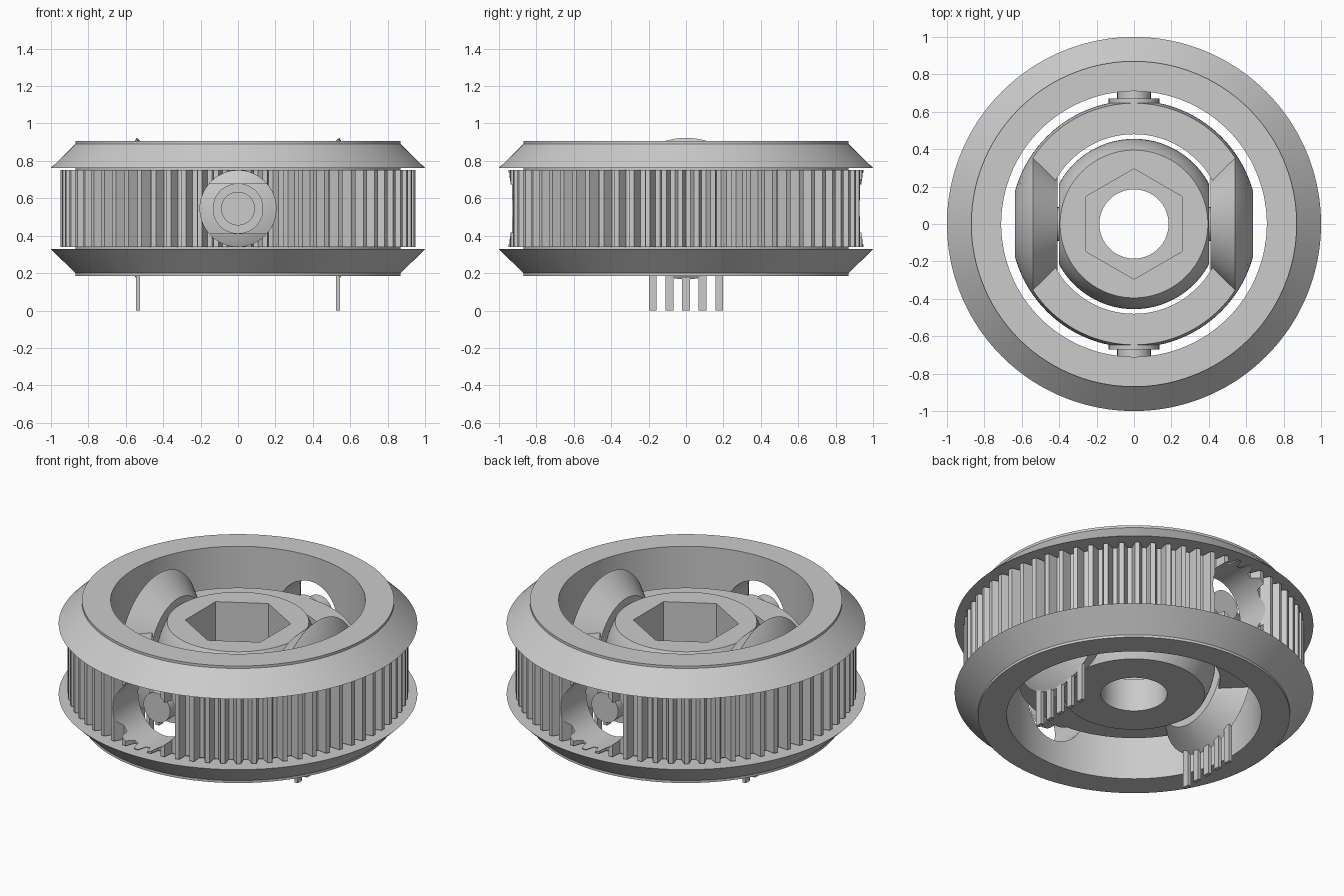
import bpy, bmesh
from math import sin, cos, pi, sqrt, radians
from mathutils import Matrix, Vector

if "Cube" in bpy.data.objects:
    bpy.data.objects.remove(bpy.data.objects["Cube"])

MID = 0.545                      # height of the shared pivot centre
TEETH = 68
grey = bpy.data.materials.new("plain grey")
grey.use_nodes = True
grey.diffuse_color = (0.6, 0.6, 0.6, 1)
grey.node_tree.nodes["Principled BSDF"].inputs["Base Color"].default_value = (0.6, 0.6, 0.6, 1)


def finish(name, bm):
    bmesh.ops.recalc_face_normals(bm, faces=bm.faces)
    mesh = bpy.data.meshes.new(name)
    bm.to_mesh(mesh)
    bm.free()
    mesh.materials.append(grey)
    ob = bpy.data.objects.new(name, mesh)
    bpy.context.collection.objects.link(ob)
    return ob


def even(n):
    return [(2 * pi * i / n, 0) for i in range(n)]


def lathe(name, profile, steps, matrix):
    """Revolve a closed (radius, height) loop; a third value of 1 adds tooth height."""
    bm = bmesh.new()
    rings = []
    for a, extra in steps:
        rings.append([bm.verts.new(matrix @ Vector((
            (p[0] + extra * (len(p) > 2)) * cos(a), (p[0] + extra * (len(p) > 2)) * sin(a), p[1])))
            for p in profile])
    for i, ring in enumerate(rings):
        nxt = rings[(i + 1) % len(rings)]
        for j in range(len(ring)):
            k = (j + 1) % len(ring)
            bm.faces.new((ring[j], nxt[j], nxt[k], ring[k]))
    bmesh.ops.remove_doubles(bm, verts=bm.verts, dist=1e-5)
    return finish(name, bm)


def cylinder(name, radius, length, matrix, sides=64):
    bm = bmesh.new()
    bmesh.ops.create_cone(bm, cap_ends=True, segments=sides, radius1=radius,
                          radius2=radius, depth=length, matrix=matrix)
    return finish(name, bm)


def box(name, size, centre):
    bm = bmesh.new()
    bmesh.ops.create_cube(bm, size=1, matrix=Matrix.Translation(centre) @ Matrix.Diagonal((*size, 1)))
    return finish(name, bm)


def carve(ob, cutter, operation):
    mod = ob.modifiers.new("carve", "BOOLEAN")
    mod.object, mod.operation, mod.solver = cutter, operation, "EXACT"
    bpy.context.view_layer.objects.active = ob
    bpy.ops.object.modifier_apply(modifier=mod.name)
    bpy.data.objects.remove(cutter)


def smooth(ob):
    bpy.ops.object.select_all(action="DESELECT")
    ob.select_set(True)
    bpy.context.view_layer.objects.active = ob
    bpy.ops.object.shade_smooth_by_angle(angle=radians(25))


def zone(radius, z0, z1, n=14):
    """Points of a spherical band between two heights."""
    hs = [z0 + (z1 - z0) * i / n for i in range(n + 1)]
    return [(sqrt(radius * radius - h * h), h) for h in hs]


centre = Matrix.Translation((0, 0, MID))
along_y = centre @ Matrix.Rotation(pi / 2, 4, "X")

# Outer toothed pulley: two bevelled flanges and a toothed belt track
tooth = [(0.0, 0.0), (0.3, 0.0), (0.5, 0.06), (0.8, 0.06)]
steps = [(2 * pi * (t + f) / TEETH, h) for t in range(TEETH) for f, h in tooth]
half = [(0.89, 0.205, 1), (0.87, 0.205), (0.87, 0.217), (1.0, 0.217),
        (0.87, 0.345), (0.87, 0.36), (0.71, 0.36)]
profile = half + [(p[0], -p[1], *p[2:]) for p in reversed(half)]
pulley = lathe("toothed_pulley", profile, steps, centre)
carve(pulley, cylinder("bore_cutter", 0.203, 3, along_y, 96), "DIFFERENCE")
smooth(pulley)

# Middle gimbal ring with a spherical rim, trimmed flat at its four sides
ring = lathe("gimbal_ring", zone(0.66, -0.135, 0.135) + [(0.48, 0.135), (0.48, -0.135)],
             even(128), centre)
carve(ring, box("trim", (1.27, 1.31, 1), (0, 0, MID)), "INTERSECT")
smooth(ring)

# Central hub: truncated ball with a hexagonal socket and a through bore
hub = lathe("hub", zone(0.455, -0.226, 0.226) + [(0.185, 0.226), (0.185, -0.226)],
            even(128), centre)
socket = Matrix.Translation((0, 0, MID + 0.226)) @ Matrix.Rotation(pi / 6, 4, "Z")
socket = Matrix.Translation((0, 0, MID + 0.226))
carve(hub, cylinder("socket_cutter", 0.295, 0.5, socket, 6), "DIFFERENCE")
carve(hub, box("trim", (0.8, 1, 1), (0, 0, MID)), "INTERSECT")
smooth(hub)

for side, word in ((1, "left"), (-1, "right")):
    outward_x = centre @ Matrix.Rotation(side * pi / 2, 4, "Y")
    # Bearing boss: cone flaring outwards, closed by a spherical face
    boss = lathe(word + "_boss", [(0, 0.41), (0.26, 0.41)] + zone(0.66, 0.541, 0.635) + [(0, 0.635)],
                 even(96), outward_x)
    smooth(boss)
    # Hub pivot
    smooth(cylinder(word + "_hub_pivot", 0.09, 0.06,
                    outward_x @ Matrix.Translation((0, 0, 0.41)), 48))
    # Thin support legs under the boss
    for i in range(-2, 3):
        y = i * 0.089
        top = MID - sqrt(0.375 ** 2 - y * y) + 0.02
        box(f"{word}_support_leg_{i + 3}", (0.022, 0.042, top), (side * 0.535, y, top / 2))

for side, word in ((1, "front"), (-1, "back")):
    # Ring pivot pin with its washer
    for part, radius, near, far in (("pivot_pin", 0.09, 0.6, 0.79), ("washer", 0.135, 0.64, 0.67)):
        place = along_y @ Matrix.Translation((0, 0, side * (near + far) / 2))
        smooth(cylinder(f"{word}_{part}", radius, far - near, place, 48))
